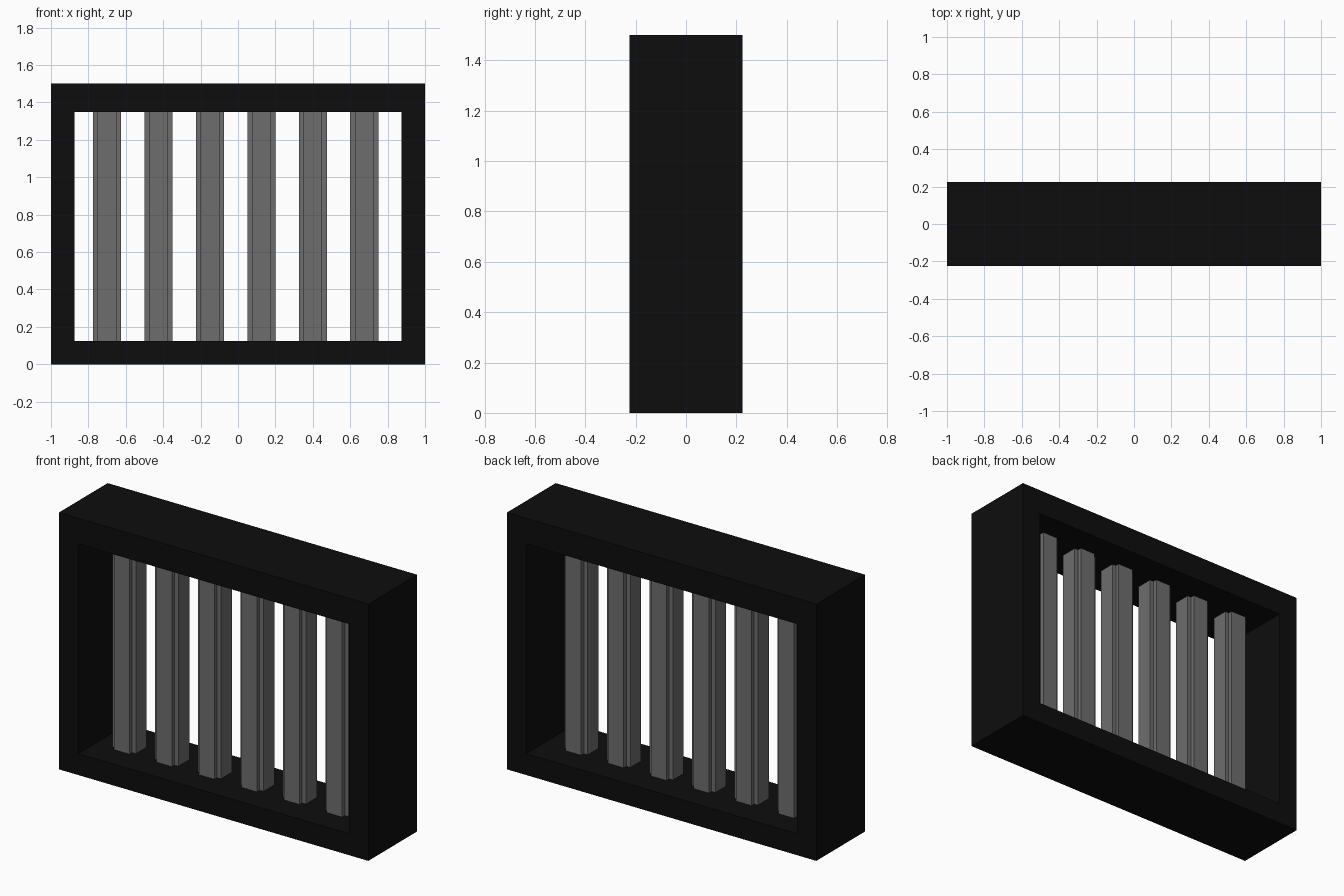
import bpy, bmesh

if "Cube" in bpy.data.objects:
    bpy.data.objects.remove(bpy.data.objects["Cube"])


def material(name, v):
    m = bpy.data.materials.new(name)
    m.diffuse_color = (v, v, v, 1)
    m.use_nodes = True
    m.node_tree.nodes["Principled BSDF"].inputs["Base Color"].default_value = m.diffuse_color
    return m


black = material("black_frame", 0.004)
grey = material("grey_metal", 0.155)


def add_object(name, bm, mat):
    bmesh.ops.recalc_face_normals(bm, faces=bm.faces)
    me = bpy.data.meshes.new(name)
    bm.to_mesh(me)
    bm.free()
    me.materials.append(mat)
    ob = bpy.data.objects.new(name, me)
    bpy.context.collection.objects.link(ob)
    return ob


def extrude_faces(bm, vec):
    ret = bmesh.ops.extrude_face_region(bm, geom=bm.faces[:], use_keep_orig=True)
    verts = [g for g in ret["geom"] if isinstance(g, bmesh.types.BMVert)]
    bmesh.ops.translate(bm, verts=verts, vec=vec)


# window frame: rectangular ring extruded through its depth
bm = bmesh.new()
outer = [bm.verts.new((x, -0.225, z)) for x, z in ((-1, 0), (1, 0), (1, 1.5), (-1, 1.5))]
inner = [bm.verts.new((x, -0.225, z)) for x, z in
         ((-0.875, 0.125), (0.875, 0.125), (0.875, 1.35), (-0.875, 1.35))]
for i in range(4):
    j = (i + 1) % 4
    bm.faces.new((outer[i], outer[j], inner[j], inner[i]))
extrude_faces(bm, (0, 0.45, 0))
add_object("frame", bm, black)

# vertical bars: square section with notched corners
a, b = 0.075, 0.05
quarter = [(a, b), (b, b), (b, a)]
section = []
for _ in range(4):
    section += quarter
    quarter = [(-y, x) for x, y in quarter]
for i in range(6):
    bm = bmesh.new()
    cx = -0.7 + 0.275 * i
    bm.faces.new([bm.verts.new((cx + x, y, 0.125)) for x, y in section])
    extrude_faces(bm, (0, 0, 1.225))
    add_object(f"bar_{i + 1}", bm, grey)
